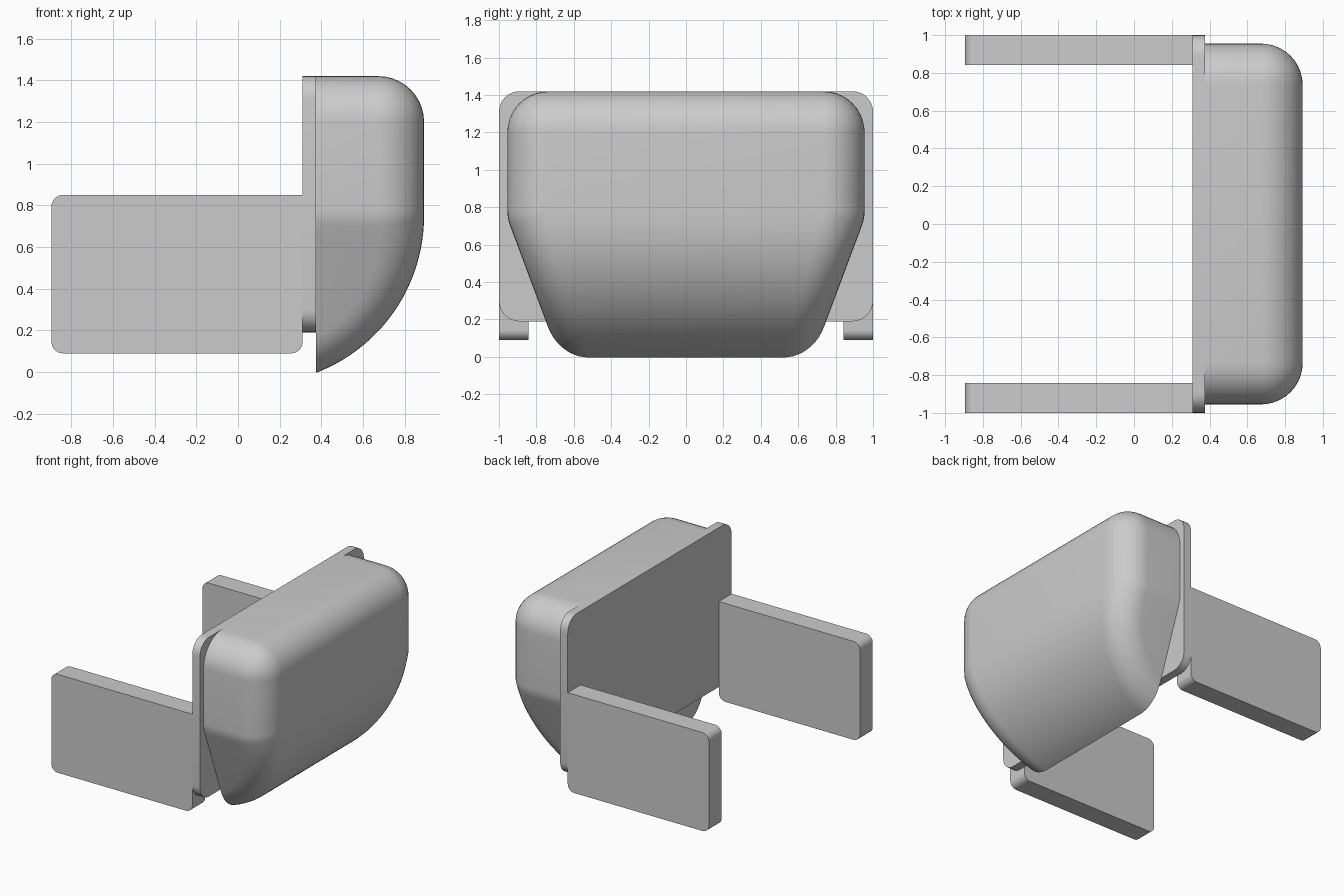
import bpy, bmesh
from math import radians, cos, sin, tan
from mathutils import Vector

if "Cube" in bpy.data.objects:
    bpy.data.objects.remove(bpy.data.objects["Cube"], do_unlink=True)

grey = bpy.data.materials.new("plain grey")
grey.use_nodes = True
grey.diffuse_color = (0.6, 0.6, 0.6, 1)
grey.node_tree.nodes["Principled BSDF"].inputs["Base Color"].default_value = grey.diffuse_color


def finish(name, bm):
    bmesh.ops.recalc_face_normals(bm, faces=bm.faces)
    mesh = bpy.data.meshes.new(name)
    bm.to_mesh(mesh)
    bm.free()
    obj = bpy.data.objects.new(name, mesh)
    mesh.materials.append(grey)
    bpy.context.collection.objects.link(obj)
    bpy.ops.object.select_all(action="DESELECT")
    obj.select_set(True)
    bpy.context.view_layer.objects.active = obj
    bpy.ops.object.shade_smooth_by_angle(angle=radians(30))


def rounded_slab(name, low, high, axis, radius, keep=lambda p: False):
    """Box whose edges along one axis are rounded, except those kept sharp."""
    low, high = Vector(low), Vector(high)
    bm = bmesh.new()
    bmesh.ops.create_cube(bm, size=1)
    for v in bm.verts:
        v.co = (low + high) / 2 + v.co * (high - low)
    edges = []
    for e in bm.edges:
        a, b = (v.co for v in e.verts)
        if abs((a - b)[axis]) > 0.01 and not keep(a):
            edges.append(e)
    bmesh.ops.bevel(bm, geom=edges, offset=radius, segments=8, profile=0.5, affect="EDGES")
    finish(name, bm)


# Back plate and the two side arms
PLATE_X, SHELL_X = 0.31, 0.375
rounded_slab("back_plate", (PLATE_X, -1, 0.19), (SHELL_X, 1, 1.42), 0, 0.11)
for name, y0, y1 in (("right_arm", -1, -0.843), ("left_arm", 0.843, 1)):
    rounded_slab(name, (-0.895, y0, 0.09), (PLATE_X, y1, 0.85), 1, 0.055,
                 keep=lambda p: p.x > 0 and p.z > 0.5)

# Rounded shell: a ball of radius R rolls along the front curve and the sides
R, WIDTH, FRONT, TOP, BELLY_Z, BELLY_R = 0.22, 0.955, 0.893, 1.42, 0.75, 0.807
SLANT = radians(20.5)
SIDE = WIDTH - R
KINK = BELLY_Z + 0.03
INNER_X, BACK_X = FRONT - R, 0.1

stations = [(BACK_X, TOP - R, radians(90), 0)]
stations += [(INNER_X, TOP - R, radians(90 - 9 * i), 0) for i in range(11)]
stations += [(INNER_X, KINK, 0, SLANT * i / 4) for i in range(5)]
for i in range(31):
    t = radians(88) * i / 30
    stations.append((FRONT - BELLY_R + (BELLY_R - R) * cos(t),
                     BELLY_Z - (BELLY_R - R) * sin(t), -t, SLANT))

bm = bmesh.new()
rows = []
for cx, cz, turn, slant in stations:
    half_width = SIDE - max(0, KINK - cz) * tan(SLANT)
    centre = Vector((cx, half_width, cz))
    outward = Vector((cos(turn), 0, sin(turn)))
    side = Vector((0, cos(slant), -sin(slant)))
    half = [centre + R * outward.slerp(side, i / 10) for i in range(11)]
    half.append(Vector((BACK_X, half[-1].y, half[-1].z)))
    points = [Vector((p.x, -p.y, p.z)) for p in reversed(half)] + half
    rows.append([bm.verts.new(p) for p in points])
for r0, r1 in zip(rows, rows[1:]):
    for i in range(len(r0) - 1):
        bm.faces.new((r0[i], r0[i + 1], r1[i + 1], r1[i]))
bmesh.ops.remove_doubles(bm, verts=bm.verts, dist=0.0005)

# Trim the shell flush with the plate and close its back
cut = bmesh.ops.bisect_plane(bm, geom=bm.verts[:] + bm.edges[:] + bm.faces[:],
                             plane_co=(SHELL_X, 0, 0), plane_no=(-1, 0, 0), clear_outer=True)
rim = [e for e in cut["geom_cut"] if isinstance(e, bmesh.types.BMEdge)]
bmesh.ops.edgeloop_fill(bm, edges=rim)
finish("rounded_shell", bm)
